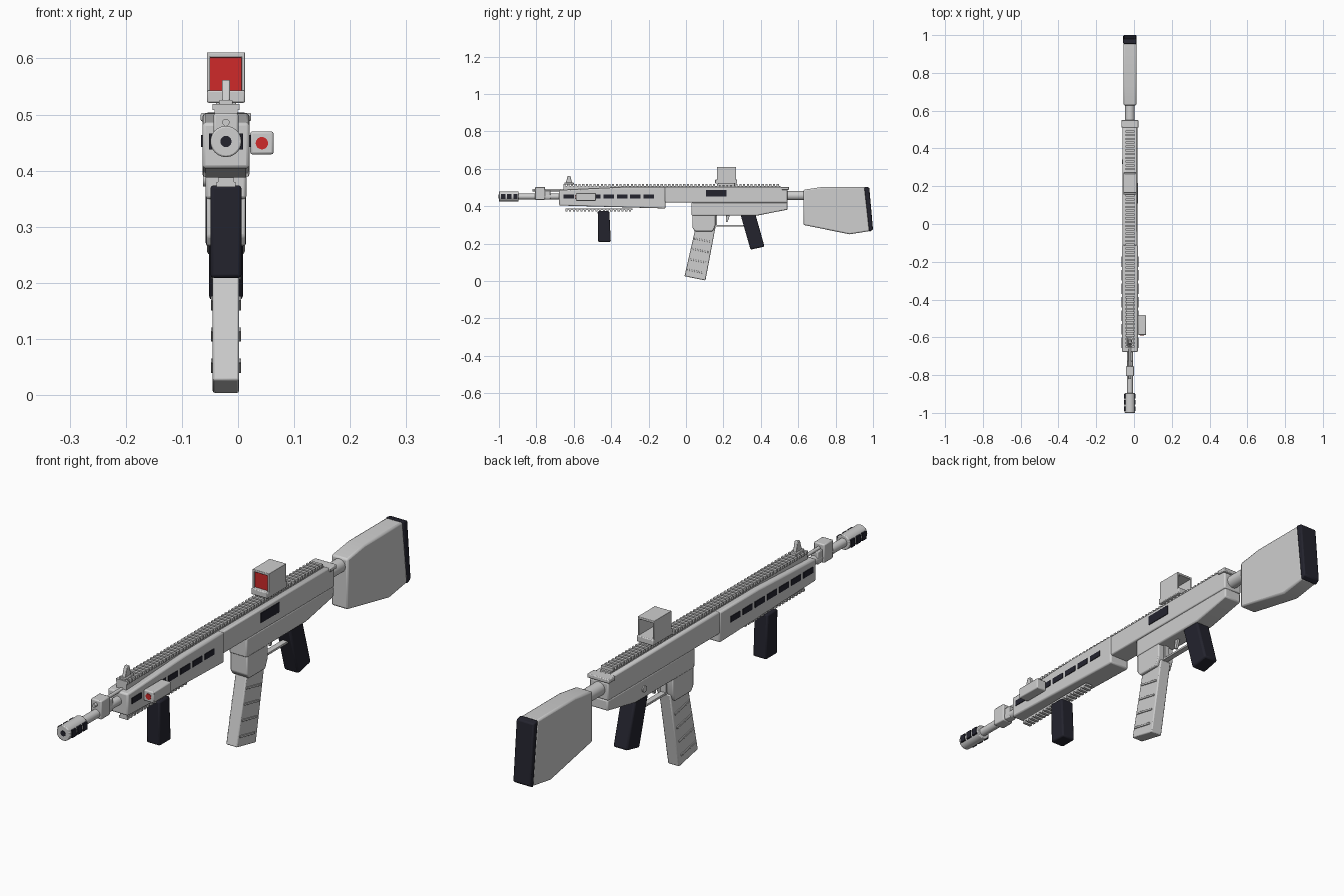
import bpy, bmesh, math
from mathutils import Matrix

if "Cube" in bpy.data.objects:
    bpy.data.objects.remove(bpy.data.objects["Cube"])

XC = -0.0215   # centre plane of the main body


def material(name, rgb):
    m = bpy.data.materials.new(name)
    m.diffuse_color = (*rgb, 1)
    m.use_nodes = True
    m.node_tree.nodes["Principled BSDF"].inputs["Base Color"].default_value = m.diffuse_color
    return m


GREY = material("light grey", (0.62, 0.62, 0.62))
DARK = material("dark rubber", (0.017, 0.017, 0.027))
RED = material("red glass", (0.62, 0.023, 0.023))


def finish(name, bm, mat, bevel=0.0, smooth=True):
    bmesh.ops.recalc_face_normals(bm, faces=bm.faces)
    me = bpy.data.meshes.new(name)
    bm.to_mesh(me)
    bm.free()
    ob = bpy.data.objects.new(name, me)
    bpy.context.collection.objects.link(ob)
    me.materials.append(mat)
    if bevel:
        b = ob.modifiers.new("bevel", 'BEVEL')
        b.width, b.segments, b.limit_method = bevel, 2, 'ANGLE'
    if smooth:
        bpy.context.view_layer.objects.active = ob
        ob.select_set(True)
        bpy.ops.object.shade_smooth_by_angle(angle=math.radians(35))
        ob.select_set(False)
    return ob


def add_prism(bm, pts, half, x=XC):
    # side profile of (y, z) points, extruded across the width
    a = [bm.verts.new((x - half, y, z)) for y, z in pts]
    b = [bm.verts.new((x + half, y, z)) for y, z in pts]
    bm.faces.new(a)
    bm.faces.new(b[::-1])
    for i in range(len(pts)):
        j = (i + 1) % len(pts)
        bm.faces.new((a[i], a[j], b[j], b[i]))


def rect(y0, y1, z0, z1):
    return [(y0, z0), (y1, z0), (y1, z1), (y0, z1)]


def prism(name, pts, half, mat=GREY, bevel=0.004, x=XC):
    bm = bmesh.new()
    add_prism(bm, pts, half, x)
    return finish(name, bm, mat, bevel)


def box(name, y0, y1, z0, z1, half, mat=GREY, bevel=0.003, x=XC):
    return prism(name, rect(y0, y1, z0, z1), half, mat, bevel, x)


def tube(name, y0, y1, z, r, mat=GREY, bevel=0.0, x=XC, seg=24):
    bm = bmesh.new()
    rot = Matrix.Translation((x, (y0 + y1) / 2, z)) @ Matrix.Rotation(math.pi / 2, 4, 'X')
    bmesh.ops.create_cone(bm, cap_ends=True, segments=seg, radius1=r, radius2=r,
                          depth=y1 - y0, matrix=rot)
    return finish(name, bm, mat, bevel)


# barrel, muzzle and gas parts
tube("barrel", -0.91, -0.6, 0.452, 0.016)
tube("muzzle", -1.0, -0.895, 0.452, 0.0278, bevel=0.003)
tube("muzzle_bore", -1.0012, -0.99, 0.452, 0.010, DARK)
bm = bmesh.new()
for i in range(3):
    y = -0.989 + i * 0.033
    add_prism(bm, rect(y, y + 0.023, 0.438, 0.466), 0.0305)
finish("muzzle_slots", bm, DARK)
box("gas_block", -0.806, -0.753, 0.434, 0.503, 0.022, bevel=0.004)
box("gas_block_collar", -0.755, -0.725, 0.437, 0.484, 0.015)
tube("gas_tube", -0.82, -0.6, 0.486, 0.0065, seg=12)

# handguard and its side slots
prism("handguard", [(-0.678, 0.404), (-0.11, 0.388), (-0.11, 0.502),
                    (-0.34, 0.502), (-0.678, 0.486)], 0.042, bevel=0.006)
bm = bmesh.new()
for i in range(7):
    y = -0.656 + i * 0.0715
    for s in (-1, 1):
        add_prism(bm, rect(y, y + 0.056, 0.442, 0.464), 0.003, XC + s * 0.0415)
finish("handguard_slots", bm, DARK)

# receiver
prism("upper_receiver", [(-0.115, 0.42), (0.544, 0.42), (0.544, 0.485),
                         (0.51, 0.502), (-0.115, 0.502)], 0.039, bevel=0.005)
prism("lower_receiver", [(0.03, 0.421), (0.03, 0.35), (0.38, 0.35),
                         (0.544, 0.382), (0.544, 0.421)], 0.0365, bevel=0.005)
box("charging_handle", 0.51, 0.55, 0.488, 0.503, 0.045)
box("ejection_port", 0.107, 0.217, 0.451, 0.488, 0.003, DARK, 0.001, x=XC + 0.0385)
bm = bmesh.new()
bmesh.ops.create_cone(bm, cap_ends=True, segments=16, radius1=0.012, radius2=0.012, depth=0.008,
                      matrix=Matrix.Translation((XC - 0.037, 0.33, 0.384)) @ Matrix.Rotation(math.pi / 2, 4, 'Y'))
finish("selector_pin", bm, GREY)


def toothed_rail(name, y0, y1, z_base, z_mid, z_tip, half):
    # solid strip with evenly spaced cross teeth
    bm = bmesh.new()
    add_prism(bm, rect(y0, y1, min(z_base, z_mid), max(z_base, z_mid)), half * 0.85)
    n = round((y1 - y0) / 0.02)
    step = (y1 - y0) / n
    for i in range(n):
        y = y0 + i * step
        add_prism(bm, rect(y, y + step * 0.55, min(z_mid, z_tip), max(z_mid, z_tip)), half)
    finish(name, bm, GREY, smooth=False)


toothed_rail("top_rail", -0.655, 0.505, 0.485, 0.508, 0.519, 0.024)
toothed_rail("lower_rail", -0.645, -0.285, 0.388, 0.380, 0.371, 0.017)

# magazine well, magazine and ribs
prism("magazine_well", [(0.035, 0.36), (0.035, 0.283), (0.048, 0.266), (0.143, 0.266),
                        (0.158, 0.30), (0.158, 0.36)], 0.035)
prism("magazine", [(0.052, 0.29), (0.158, 0.29), (0.104, 0.003), (-0.008, 0.026)], 0.0235)
bm = bmesh.new()
for i in range(4):
    z = 0.224 - i * 0.0555
    y = 0.044 - i * 0.0125
    add_prism(bm, [(y, z), (y, z + 0.008), (y + 0.088, z - 0.010), (y + 0.088, z - 0.018)], 0.027)
finish("magazine_ribs", bm, GREY, 0.001)

# grips
prism("pistol_grip", [(0.29, 0.36), (0.37, 0.36), (0.42, 0.184), (0.345, 0.168)], 0.030, DARK, 0.007)
prism("front_grip", [(-0.472, 0.374), (-0.41, 0.374), (-0.402, 0.209), (-0.47, 0.209)], 0.0278, DARK, 0.006)

# trigger and guard
box("trigger_guard", 0.15, 0.31, 0.291, 0.299, 0.011, bevel=0.001)
prism("trigger", [(0.215, 0.355), (0.235, 0.355), (0.222, 0.315), (0.214, 0.315)], 0.005, bevel=0.001)
box("guard_post", 0.158, 0.165, 0.291, 0.355, 0.011, bevel=0.001)

# stock
tube("buffer_tube", 0.53, 0.66, 0.457, 0.025)
prism("stock", [(0.628, 0.488), (0.628, 0.30), (0.875, 0.25), (0.982, 0.267), (0.955, 0.503), (0.73, 0.503)],
      0.034, bevel=0.007)
prism("butt_pad", [(0.953, 0.505), (0.98, 0.50), (1.0, 0.275), (0.980, 0.263)], 0.036, DARK, 0.005)

# front sight
box("front_sight_base", -0.65, -0.60, 0.515, 0.526, 0.012, bevel=0.002)
prism("front_sight", [(-0.645, 0.52), (-0.608, 0.52), (-0.618, 0.562), (-0.632, 0.562)], 0.007, bevel=0.002)

# boxy optic: foot, body, hood walls and glass
box("optic_mount", 0.17, 0.262, 0.508, 0.525, 0.018)
box("optic_body", 0.156, 0.274, 0.521, 0.543, 0.034)
for s, side in ((-1, "left"), (1, "right")):
    box("optic_wall_" + side, 0.165, 0.267, 0.538, 0.611, 0.003, bevel=0.001, x=XC + s * 0.031)
box("optic_roof", 0.165, 0.267, 0.602, 0.611, 0.034, bevel=0.002)
box("optic_glass", 0.172, 0.175, 0.54, 0.605, 0.029, RED, 0)
box("optic_backing", 0.175, 0.178, 0.54, 0.605, 0.029, GREY, 0)

# side pointer with red lens
box("pointer_body", -0.588, -0.482, 0.429, 0.470, 0.0208, bevel=0.004, x=0.0425)
tube("pointer_lens", -0.5895, -0.58, 0.449, 0.011, RED, x=0.0425)
